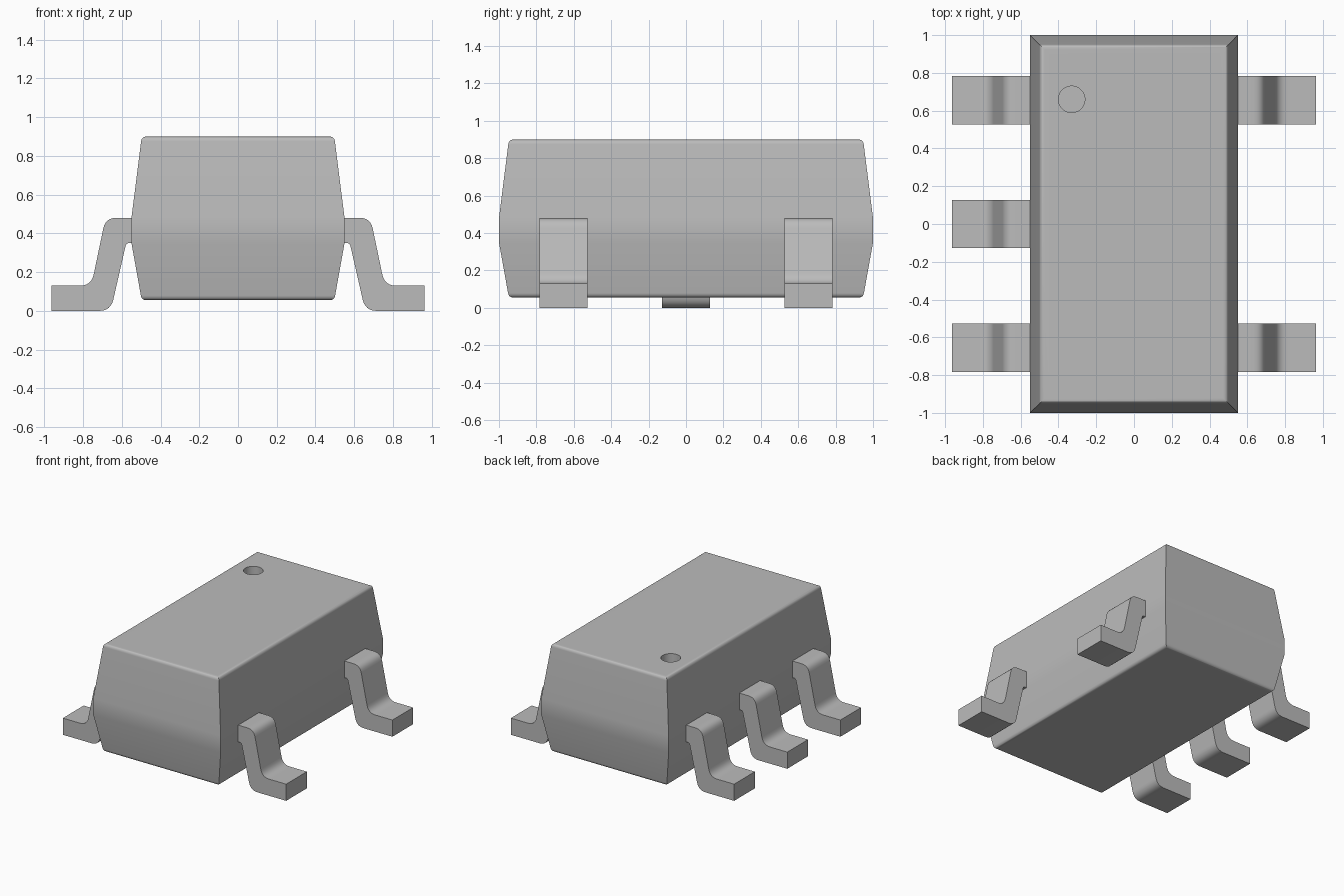
import bpy, bmesh, math
from mathutils import Vector

cube = bpy.data.objects.get("Cube")
if cube:
    bpy.data.objects.remove(cube, do_unlink=True)

grey = bpy.data.materials.new("plain grey")
grey.use_nodes = True
colour = (0.5, 0.5, 0.5, 1)
grey.diffuse_color = colour
grey.node_tree.nodes["Principled BSDF"].inputs["Base Color"].default_value = colour


def rounded(corners, steps=6):
    """Outline from (x, z, fillet length) corners, with the fillets as short curves."""
    points = []
    for i, (x, z, cut) in enumerate(corners):
        p = Vector((x, z))
        if not cut:
            points.append(p)
            continue
        before = Vector(corners[i - 1][:2])
        after = Vector(corners[(i + 1) % len(corners)][:2])
        a = p + (before - p).normalized() * cut
        b = p + (after - p).normalized() * cut
        for s in range(steps + 1):
            t = s / steps
            points.append(a * (1 - t) ** 2 + p * 2 * t * (1 - t) + b * t * t)
    return points


def finish(name, bm):
    bmesh.ops.recalc_face_normals(bm, faces=bm.faces)
    mesh = bpy.data.meshes.new(name)
    bm.to_mesh(mesh)
    bm.free()
    obj = bpy.data.objects.new(name, mesh)
    bpy.context.collection.objects.link(obj)
    mesh.materials.append(grey)
    return obj


def smooth(obj):
    bpy.ops.object.select_all(action="DESELECT")
    obj.select_set(True)
    bpy.context.view_layer.objects.active = obj
    bpy.ops.object.shade_smooth_by_angle(angle=math.radians(30))


# Body: rectangles stacked along a profile of (inset, height)
HALF_X, HALF_Y = 0.55, 1.0
profile = rounded([(0.1, 0.055, 0), (0.053, 0.055, 0.025), (0, 0.35, 0),
                   (0, 0.48, 0), (0.053, 0.9, 0.025), (0.1, 0.9, 0)])
bm = bmesh.new()
rings = []
for inset, z in profile:
    x, y = HALF_X - inset, HALF_Y - inset
    rings.append([bm.verts.new((sx * x, sy * y, z))
                  for sx, sy in ((-1, -1), (1, -1), (1, 1), (-1, 1))])
for low, high in zip(rings, rings[1:]):
    for i in range(4):
        j = (i + 1) % 4
        bm.faces.new((low[i], low[j], high[j], high[i]))
bm.faces.new(rings[0])
bm.faces.new(rings[-1])
body = finish("body", bm)

# Round marker dimple sunk in the top
bm = bmesh.new()
bmesh.ops.create_cone(bm, cap_ends=True, segments=40, radius1=0.07, radius2=0.07, depth=0.2)
bmesh.ops.translate(bm, verts=bm.verts, vec=(-0.33, 0.66, 0.9))
cutter = finish("dimple_cutter", bm)
cutter.hide_render = True
cut = body.modifiers.new("dimple", "BOOLEAN")
cut.operation = "DIFFERENCE"
cut.solver = "EXACT"
cut.object = cutter
bpy.context.view_layer.objects.active = body
bpy.ops.object.modifier_apply(modifier=cut.name)
bpy.data.objects.remove(cutter, do_unlink=True)
smooth(body)
weights = body.modifiers.new("even shading", "WEIGHTED_NORMAL")
weights.keep_sharp = True

# Bent leads: one profile pushed out across the lead width
LEAD_HALF = 0.128
lead_outline = rounded([(0.5, 0.48, 0), (0.684, 0.48, 0.055), (0.757, 0.13, 0.06),
                        (0.964, 0.13, 0), (0.964, 0, 0), (0.657, 0, 0.06),
                        (0.577, 0.35, 0.014), (0.5, 0.35, 0)])


def lead(name, side, y):
    bm = bmesh.new()
    face = bm.faces.new([bm.verts.new((side * x, y - LEAD_HALF, z)) for x, z in lead_outline])
    out = bmesh.ops.extrude_face_region(bm, geom=[face], use_keep_orig=True)
    moved = [v for v in out["geom"] if isinstance(v, bmesh.types.BMVert)]
    bmesh.ops.translate(bm, verts=moved, vec=(0, 2 * LEAD_HALF, 0))
    smooth(finish(name, bm))


for name, side, y in (("left_front_lead", 1, -0.655), ("left_back_lead", 1, 0.655),
                      ("right_front_lead", -1, -0.655), ("right_middle_lead", -1, 0),
                      ("right_back_lead", -1, 0.655)):
    lead(name, side, y)
